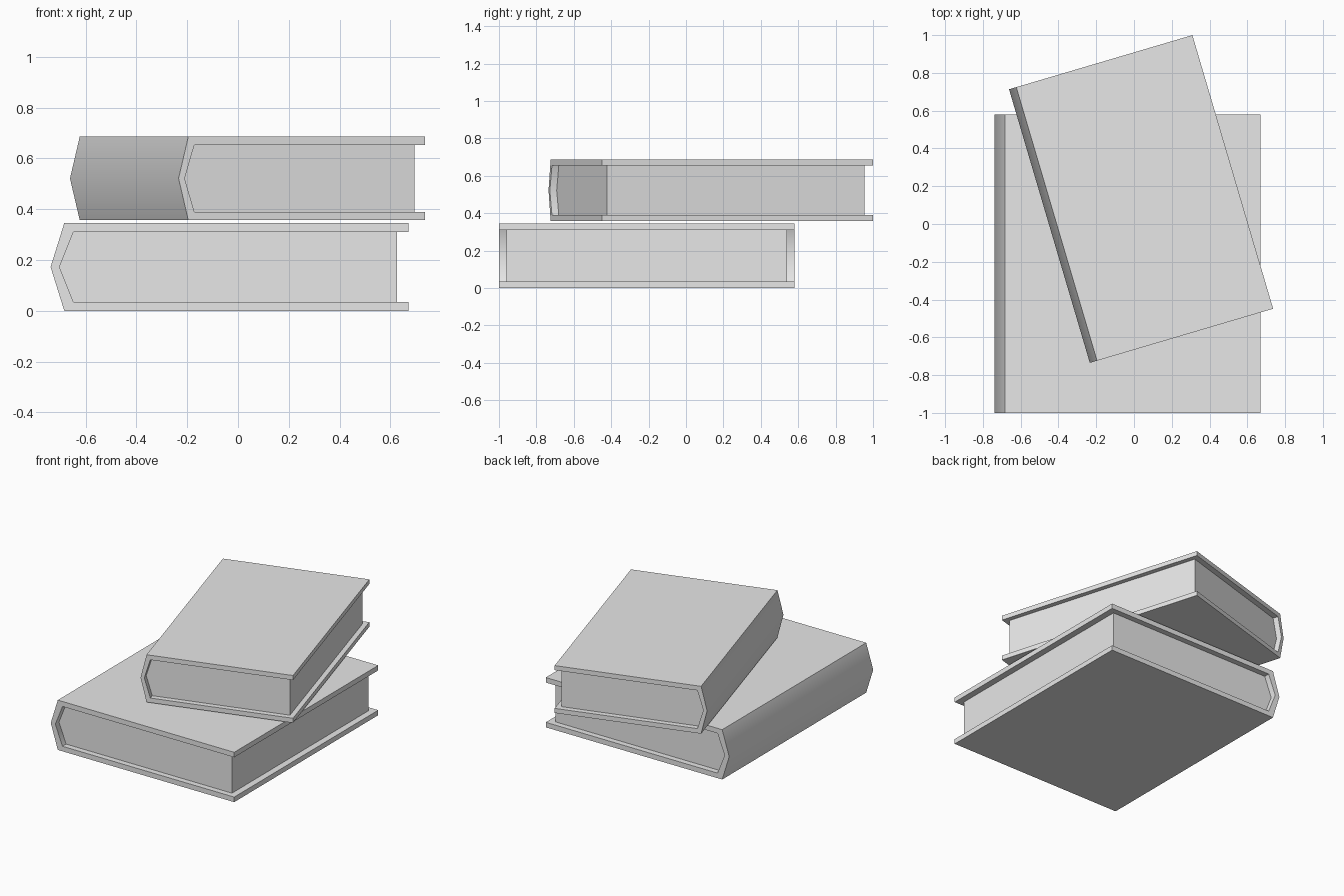
import bpy
import bmesh
import math
from mathutils import Matrix

cube = bpy.data.objects.get("Cube")
if cube:
    bpy.data.objects.remove(cube, do_unlink=True)

grey = bpy.data.materials.new("plain grey")
grey.use_nodes = True
colour = (0.8, 0.8, 0.8, 1.0)
grey.diffuse_color = colour
grey.node_tree.nodes["Principled BSDF"].inputs["Base Color"].default_value = colour


def extrude_profile(name, profile, y0, y1, place):
    """Extrude an x/z outline along y, then move it into place."""
    bm = bmesh.new()
    face = bm.faces.new([bm.verts.new((x, y0, z)) for x, z in profile])
    moved = bmesh.ops.extrude_face_region(bm, geom=[face])["geom"]
    verts = [v for v in moved if isinstance(v, bmesh.types.BMVert)]
    bmesh.ops.translate(bm, verts=verts, vec=(0, y1 - y0, 0))
    bmesh.ops.recalc_face_normals(bm, faces=bm.faces)
    mesh = bpy.data.meshes.new(name)
    bm.to_mesh(mesh)
    bm.free()
    mesh.transform(place)
    mesh.materials.append(grey)
    obj = bpy.data.objects.new(name, mesh)
    bpy.context.collection.objects.link(obj)
    # soften only the shallow ridge of the spine
    bpy.ops.object.select_all(action="DESELECT")
    obj.select_set(True)
    bpy.context.view_layer.objects.active = obj
    bpy.ops.object.shade_smooth_by_angle(angle=math.radians(50))


def book(name, corner, turn, width, length, height, board,
         shoulder, spine, inner_shoulder, inset_x, inset_y):
    place = Matrix.Translation(corner) @ Matrix.Rotation(turn, 4, "Z")
    mid, top, page_end = height / 2, height - board, width - inset_x
    # cover: two boards joined by a pointed spine
    outer = [(width, 0), (shoulder, 0), (0, mid), (shoulder, height), (width, height)]
    inner = [(width, top), (inner_shoulder, top), (spine, mid),
             (inner_shoulder, board), (width, board)]
    extrude_profile(name + "_cover", outer + inner, 0, length, place)
    # page block fills the cover, set back from its three open edges
    pages = [(page_end, top)] + inner[1:4] + [(page_end, board)]
    extrude_profile(name + "_pages", pages, inset_y, length - inset_y, place)


book("lower_book", (-0.738, -1.0, 0.0), 0.0, width=1.409, length=1.58,
     height=0.346, board=0.035, shoulder=0.054, spine=0.035,
     inner_shoulder=0.09, inset_x=0.045, inset_y=0.04)
book("upper_book", (-0.234, -0.735, 0.357), math.radians(16.45), width=1.012,
     length=1.51, height=0.329, board=0.032, shoulder=0.04, spine=0.025,
     inner_shoulder=0.065, inset_x=0.033, inset_y=0.038)
